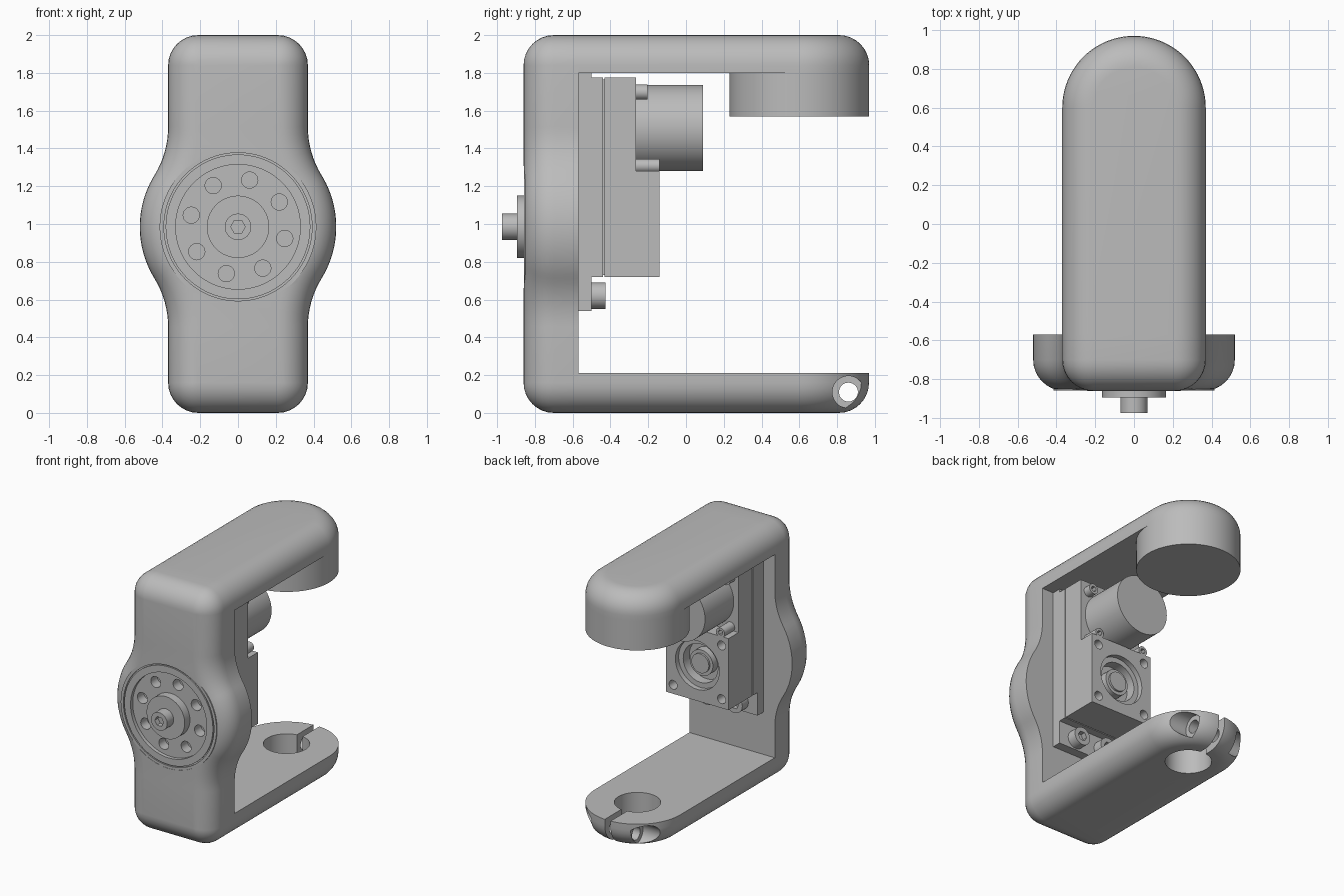
import bpy, bmesh
from math import sin, cos, pi, radians, atan2, hypot
from mathutils import Matrix, Vector

if "Cube" in bpy.data.objects:
    bpy.data.objects.remove(bpy.data.objects["Cube"])

grey = bpy.data.materials.new("plain grey")
grey.use_nodes = True
grey.diffuse_color = (0.5, 0.5, 0.5, 1)
grey.node_tree.nodes["Principled BSDF"].inputs["Base Color"].default_value = grey.diffuse_color

W, R = 0.37, 0.16            # half width of the frame and its edge radius
FRONT, INNER = -0.86, -0.57  # faces of the upright plate
HUB_Z = 0.985                # height of the dial
TIP_Y = 0.6                  # centre of the rounded arm ends
STEPS = 8


def finish(name, bm):
    bmesh.ops.remove_doubles(bm, verts=bm.verts, dist=1e-5)
    bmesh.ops.recalc_face_normals(bm, faces=bm.faces)
    mesh = bpy.data.meshes.new(name)
    bm.to_mesh(mesh)
    bm.free()
    mesh.materials.append(grey)
    ob = bpy.data.objects.new(name, mesh)
    bpy.context.collection.objects.link(ob)
    return ob


def loft(name, rings):
    """Skin closed rings of equal length and cap both ends."""
    bm = bmesh.new()
    rows = [[bm.verts.new(p) for p in ring] for ring in rings]
    n = len(rows[0])
    for a, b in zip(rows, rows[1:]):
        for i in range(n):
            j = (i + 1) % n
            bm.faces.new((a[i], a[j], b[j], b[i]))
    bm.faces.new(rows[0])
    bm.faces.new(rows[-1])
    return finish(name, bm)


def lathe(name, profile, x=0, z=0, sides=64):
    """Turn a (radius, y) profile around a line along y."""
    turn = [2 * pi * i / sides for i in range(sides)]
    return loft(name, [[(x + r * cos(a), y, z + r * sin(a)) for a in turn]
                       for r, y in profile])


def rod(name, x, z, r, y0, y1, sides=48):
    return lathe(name, [(r, y0), (r, y1)], x, z, sides)


def cylinder(name, start, end, r, sides=64):
    a, b = Vector(start), Vector(end)
    bm = bmesh.new()
    spin = (b - a).to_track_quat('Z', 'Y').to_matrix().to_4x4()
    bmesh.ops.create_cone(bm, cap_ends=True, segments=sides, radius1=r, radius2=r,
                          depth=(b - a).length,
                          matrix=Matrix.Translation((a + b) / 2) @ spin)
    return finish(name, bm)


def box(name, x, y, z):
    bm = bmesh.new()
    bmesh.ops.create_cube(bm, size=1)
    for v in bm.verts:
        v.co = [lo + (c + 0.5) * (hi - lo) for c, (lo, hi) in zip(v.co, (x, y, z))]
    return finish(name, bm)


def cut(ob, cutters):
    bpy.context.view_layer.objects.active = ob
    for c in cutters:
        c.hide_render = True
        mod = ob.modifiers.new("cut", 'BOOLEAN')
        mod.operation, mod.solver, mod.object = 'DIFFERENCE', 'EXACT', c
        bpy.ops.object.modifier_apply(modifier=mod.name)
        bpy.data.objects.remove(c)


def fillet():
    """Pairs of (inset, distance below the flat face)."""
    for k in range(STEPS + 1):
        a = pi / 2 * k / STEPS
        yield R * (1 - cos(a)), R * (1 - sin(a))


def arc(cx, cz, r, a0, a1, n=STEPS):
    return [(cx + r * cos(a0 + (a1 - a0) * k / n), cz + r * sin(a0 + (a1 - a0) * k / n))
            for k in range(n + 1)]


def plate_outline(i):
    """Upright outline with a round bulge, moved inwards by i."""
    bulge, blend = 0.52, 0.49
    rise = ((bulge + blend) ** 2 - (W + blend) ** 2) ** 0.5
    a = atan2(rise, W + blend)
    right = arc(W - R, R, R - i, -pi / 2, 0)
    right += arc(W + blend, HUB_Z - rise, blend + i, pi, pi - a)
    right += arc(0, HUB_Z, bulge - i, -a, a, 24)
    right += arc(W + blend, HUB_Z + rise, blend + i, pi + a, pi)
    right += arc(W - R, 2 - R, R - i, 0, pi / 2)
    return right + [(-x, z) for x, z in reversed(right)]


def arm(name, thick, upper):
    """Arm with a half-round tip, filleted on its outer side."""
    levels = [(0, thick)] + list(fillet())
    rings = []
    for i, d in levels:
        z = 2 - d if upper else d
        ring = arc(0, TIP_Y, W - i, 0, pi, 40) + [(i - W, INNER), (W - i, INNER)]
        rings.append([(x, y, z) for x, y in ring])
    return loft(name, rings)


# Frame: upright plate, two arms and the pad under the upper tip
levels = [(0, INNER - FRONT)] + list(fillet())
plate = loft("upright_plate", [[(x, FRONT + d, z) for x, z in plate_outline(i)]
                               for i, d in levels])
cut(plate, [rod("dial_pocket", 0, HUB_Z, 0.412, -1, -0.72)])
arm("upper_arm", 0.2, True)
lower = arm("lower_arm", 0.21, False)
cylinder("upper_pad", (0, TIP_Y, 1.57), (0, TIP_Y, 1.8), W, 80)

# Clamp in the lower tip: bore, slit, cross bolt hole and counterbores
bolt_y, bolt_z = 0.86, 0.11
cut(lower, [
    cylinder("bore", (0, TIP_Y, -1), (0, TIP_Y, 1), 0.165),
    box("slit", (-0.025, 0.025), (TIP_Y, 1.2), (-0.5, 0.5)),
    cylinder("bolt_hole", (-1, bolt_y, bolt_z), (1, bolt_y, bolt_z), 0.05),
    *[cylinder("counterbore", (s * 0.17, bolt_y, bolt_z), (s, bolt_y, bolt_z), 0.085)
      for s in (-1, 1)]])

# Dial on the front with a grooved rim, hub and eight holes
dial = lathe("dial", [(0.165, -0.895), (0.165, -0.83), (0.33, -0.83), (0.33, -0.858),
                      (0.383, -0.858), (0.383, -0.848), (0.392, -0.848),
                      (0.392, -0.858), (0.415, -0.858), (0.415, -0.72)], z=HUB_Z, sides=80)
angles = [radians(31 + 45 * k) for k in range(8)]
cut(dial, [rod("dial_hole", 0.255 * cos(a), HUB_Z + 0.255 * sin(a), 0.043, -0.9, -0.75, 24)
           for a in angles])


def socket_screw(name, x, z, r, y0, y1, front):
    """Cap screw with a hex socket at its front or back end."""
    screw = rod(name, x, z, r, y0, y1, 32)
    ends = (y0 - 0.1, y0 + 0.04) if front else (y1 - 0.04, y1 + 0.1)
    cut(screw, [rod("hex", x, z, r * 0.55, *ends, 6)])


socket_screw("hub_screw", 0, HUB_Z, 0.07, -0.975, -0.89, True)

# Slide: rail, carriage layers and the bearing block
H = 0.27
side = (-H, H)
box("rail", side, (INNER, -0.5), (0.54, 1.8))
box("carriage_base", side, (-0.5, -0.44), (0.72, 1.775))
box("carriage_gap", (-H + 0.01, H - 0.01), (-0.44, -0.432), (0.73, 1.765))
box("carriage", side, (-0.432, -0.265), (0.72, 1.775))
block = box("bearing_block", side, (-0.265, -0.14), (0.72, 1.28))
mid = 1.0
cut(block, [
    rod("seat", 0, mid, 0.19, -0.18, 0),
    rod("bearing_hole", 0, mid, 0.15, -0.255, 0),
    *[rod("corner_hole", sx * 0.21, mid + sz * 0.21, 0.035, -0.22, 0, 24)
      for sx in (-1, 1) for sz in (-1, 1)]])
lathe("bearing_boss", [(0.1, -0.26), (0.1, -0.19), (0.075, -0.19), (0.075, -0.175)], z=mid)

# Motor with its four screws, and the two rail screws
MOTOR_Z = 1.508
rod("motor", 0, MOTOR_Z, 0.228, -0.265, 0.09, 64)
for s in (-1, 1):
    socket_screw("motor_screw_upper", s * 0.2, MOTOR_Z + 0.19, 0.04, -0.265, -0.205, False)
    socket_screw("motor_screw_lower", s * 0.2, MOTOR_Z - 0.2, 0.037, -0.265, -0.14, False)
    socket_screw("rail_screw", s * 0.12, 0.62, 0.07, -0.5, -0.425, False)

# Smooth the rounded faces and keep the edges crisp
bpy.ops.object.select_all(action='DESELECT')
for ob in bpy.context.collection.objects:
    if ob.type == 'MESH' and grey.name in ob.data.materials:
        ob.select_set(True)
        bpy.context.view_layer.objects.active = ob
bpy.ops.object.shade_smooth_by_angle(angle=radians(30))
